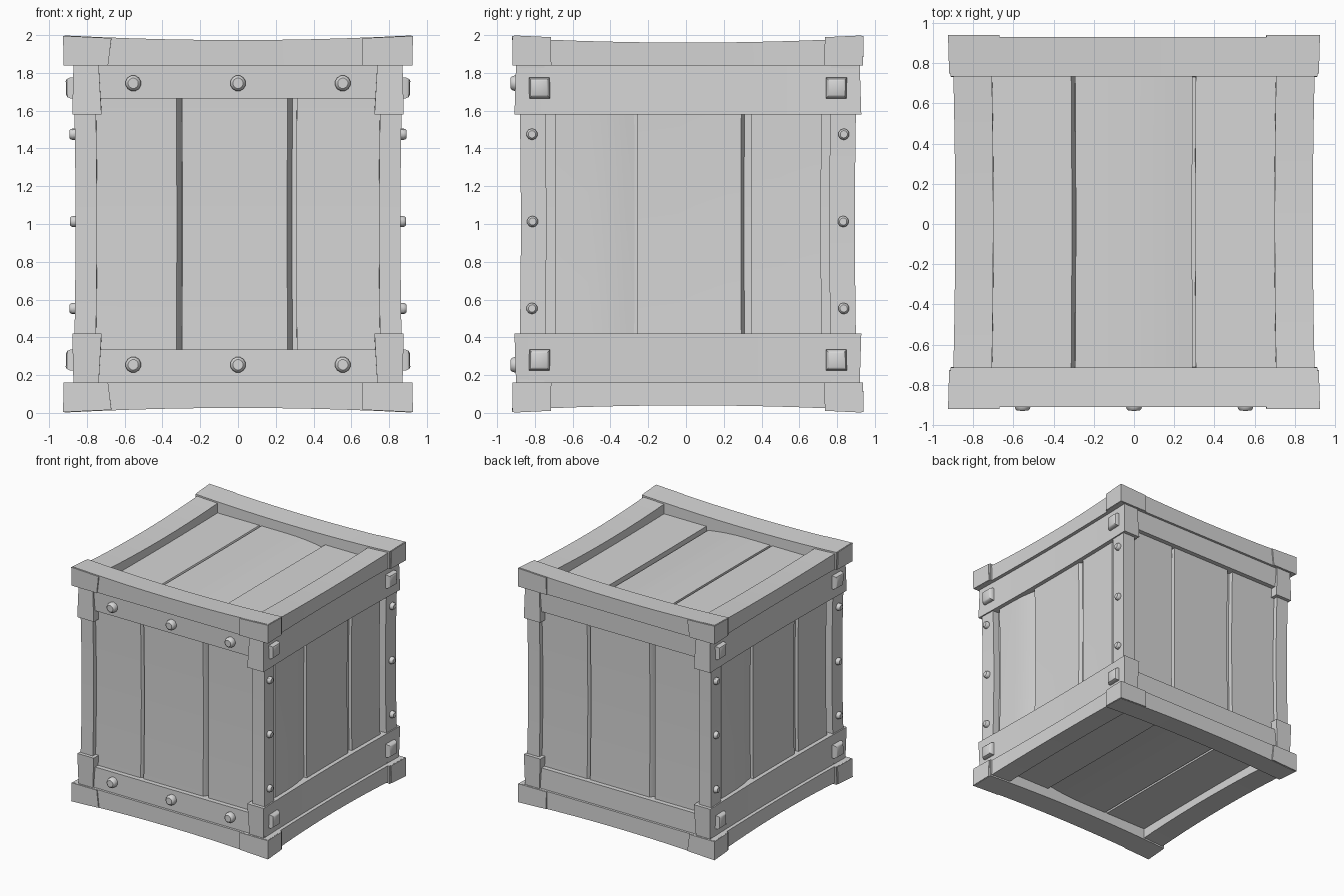
import bpy, bmesh, math
from mathutils import Vector

cube = bpy.data.objects.get("Cube")
if cube:
    bpy.data.objects.remove(cube, do_unlink=True)

grey = bpy.data.materials.new("plain grey")
grey.use_nodes = True
colour = (0.67, 0.67, 0.67, 1)
grey.diffuse_color = colour
grey.node_tree.nodes["Principled BSDF"].inputs["Base Color"].default_value = colour


def pinch(p):
    """Bow the sides and the outer rims inward towards their middle, then lift to the floor."""
    loss = [1 - min(1, c * c / 0.86) for c in p]
    x = p[0] * (1 - 0.016 * (loss[1] + loss[2]))
    y = p[1] * (1 - 0.014 * loss[2])
    z = p[2]
    if abs(z) > 0.9:
        z *= 1 - 0.025 * (loss[0] + loss[1])
    return Vector((x, y + 0.01, z + 1))


def loft(name, rings):
    """Skin a list of closed rings and cap both ends."""
    bm = bmesh.new()
    loops = [[bm.verts.new(pinch(p)) for p in ring] for ring in rings]
    n = len(loops[0])
    for a, b in zip(loops, loops[1:]):
        for i in range(n):
            j = (i + 1) % n
            bm.faces.new((a[i], a[j], b[j], b[i]))
    bm.faces.new(loops[0])
    bm.faces.new(loops[-1])
    bmesh.ops.recalc_face_normals(bm, faces=bm.faces)
    mesh = bpy.data.meshes.new(name)
    bm.to_mesh(mesh)
    bm.free()
    mesh.materials.append(grey)
    obj = bpy.data.objects.new(name, mesh)
    bpy.context.collection.objects.link(obj)
    bpy.ops.object.select_all(action='DESELECT')
    obj.select_set(True)
    bpy.context.view_layer.objects.active = obj
    bpy.ops.object.shade_smooth_by_angle(angle=math.radians(35))


def bar(name, axis, start, end, section, steps=10):
    """Extrude a section along an axis; the section lies in the other two axes."""
    rings = []
    for k in range(steps + 1):
        t = start + (end - start) * k / steps
        ring = []
        for p in section:
            q = list(p)
            q.insert(axis, t)
            ring.append(q)
        rings.append(ring)
    loft(name, rings)


def rect(u0, u1, v0, v1):
    return [(u0, v0), (u1, v0), (u1, v1), (u0, v1)]


def board(a, b, inner, outer, drop=0, slope=0):
    """Section as (across, outward); drop rounds the far edge, slope slants its side."""
    w = b - a
    top = [(a + w * t, outer - drop * max(0, (t - 0.4) / 0.6) ** 2)
           for t in (0, 0.4, 0.55, 0.7, 0.85, 1)]
    return [(a, inner)] + top + [(b + slope, outer - 0.04), (b + slope, inner)]


def stud(name, axis, sign, centre, base, height, radius, sides):
    """Bolt head with a rounded rim, pointing along an axis."""
    rings = []
    for h, r in ((-0.02, 1), (height * 0.5, 1), (height * 0.85, 0.87), (height, 0.66)):
        ring = []
        for i in range(sides):
            a = math.tau * (i + 0.5) / sides
            q = [centre[0] + radius * r * math.cos(a), centre[1] + radius * r * math.sin(a)]
            q.insert(axis, sign * (base + h))
            ring.append(q)
        rings.append(ring)
    loft(name, rings)


# Inner box that closes the gaps between boards
bar("inner_box", 2, -0.84, 0.84, rect(-0.80, 0.80, -0.82, 0.82))

for s in (1, -1):
    end = "top" if s > 0 else "bottom"
    face = "back" if s > 0 else "front"
    side = "left" if s > 0 else "right"

    # Front and back boards with slanted edges
    for a, b, slope in ((-0.76, -0.33, 0.028), (-0.30, 0.265, 0.027), (0.315, 0.76, 0)):
        sec = [(-s * u, s * v) for u, v in board(a, b, 0.76, 0.86, 0, slope)]
        bar(face + "_board", 2, -0.84, 0.84, sec)

    # Side boards, the first with a rounded edge
    for a, b, drop, slope in ((-0.71, -0.272, 0.03, 0), (-0.272, 0.285, 0, 0.025),
                              (0.34, 0.715, 0, 0)):
        sec = [(s * v, s * u) for u, v in board(a, b, 0.75, 0.85, drop, slope)]
        bar(side + "_board", 2, -0.84, 0.84, sec)
    bar(side + "_backing", 2, -0.84, 0.84,
        [(s * v, u) for u, v in rect(-0.77, 0.77, 0.74, 0.815)])

    # Lid and floor boards, the middle one with a rounded edge
    for a, b, drop, slope in ((-0.73, -0.315, 0, 0.018), (-0.295, 0.295, 0.03, 0),
                              (0.31, 0.73, 0, 0)):
        sec = [(u, s * v) for u, v in board(a, b, 0.80, 0.885, drop, slope)]
        bar(end + "_board", 1, -0.76, 0.76, sec)

    for t in (1, -1):
        # Corner posts
        bar("corner_post", 2, -0.85, 0.85, rect(s * 0.76, s * 0.875, t * 0.76, t * 0.897))

        # Frame beams with thicker end blocks
        bar(end + "_beam", 0, -0.92, 0.92, rect(t * 0.725, t * 0.92, s * 0.838, s * 0.999))
        for e, low, high in ((1, 0.66, 0.66), (-1, 0.69, 0.67)):
            outline = rect(0.74, 0.93, 0.839, 0.996)
            start = [(e * (low if z < 0.9 else high), t * y, s * z) for y, z in outline]
            stop = [(e * 0.926, t * y, s * z) for y, z in outline]
            loft(end + "_end_block", [start, stop])

        # Side rims between the beams
        bar(end + "_side_rim", 1, -0.75, 0.75, rect(t * 0.712, t * 0.905, s * 0.838, s * 0.986))

        # Leaning side planks that wrap the corners
        plank = [(0.73, 0.58), (0.886, 0.58), (0.874, 0.845), (0.74, 0.845)]
        rings = []
        for k in range(-5, 6):
            rings.append([(t * x, k / 5 * (0.926 if z < 0.7 else 0.912), s * z)
                          for x, z in plank])
        loft(end + "_side_plank", rings)

        # Front and back cross planks
        bar(end + "_cross_plank", 0, -0.75, 0.75, rect(t * 0.80, t * 0.9, s * 0.665, s * 0.845))

        # Square bolts on the side planks
        for z in (0.72, -0.72):
            stud("square_bolt", 0, s, (t * 0.79, z), 0.875, 0.045, 0.078, 4)

        # Small rivets on the posts
        for z in (-0.447, 0.013, 0.475):
            stud("post_rivet", 0, s, (t * 0.834, z), 0.87, 0.036, 0.03, 10)

    # Round bolts on the front cross planks
    for x in (-0.558, 0, 0.558):
        stud("round_bolt", 1, -1, (x, s * 0.745), 0.9, 0.044, 0.042, 12)
